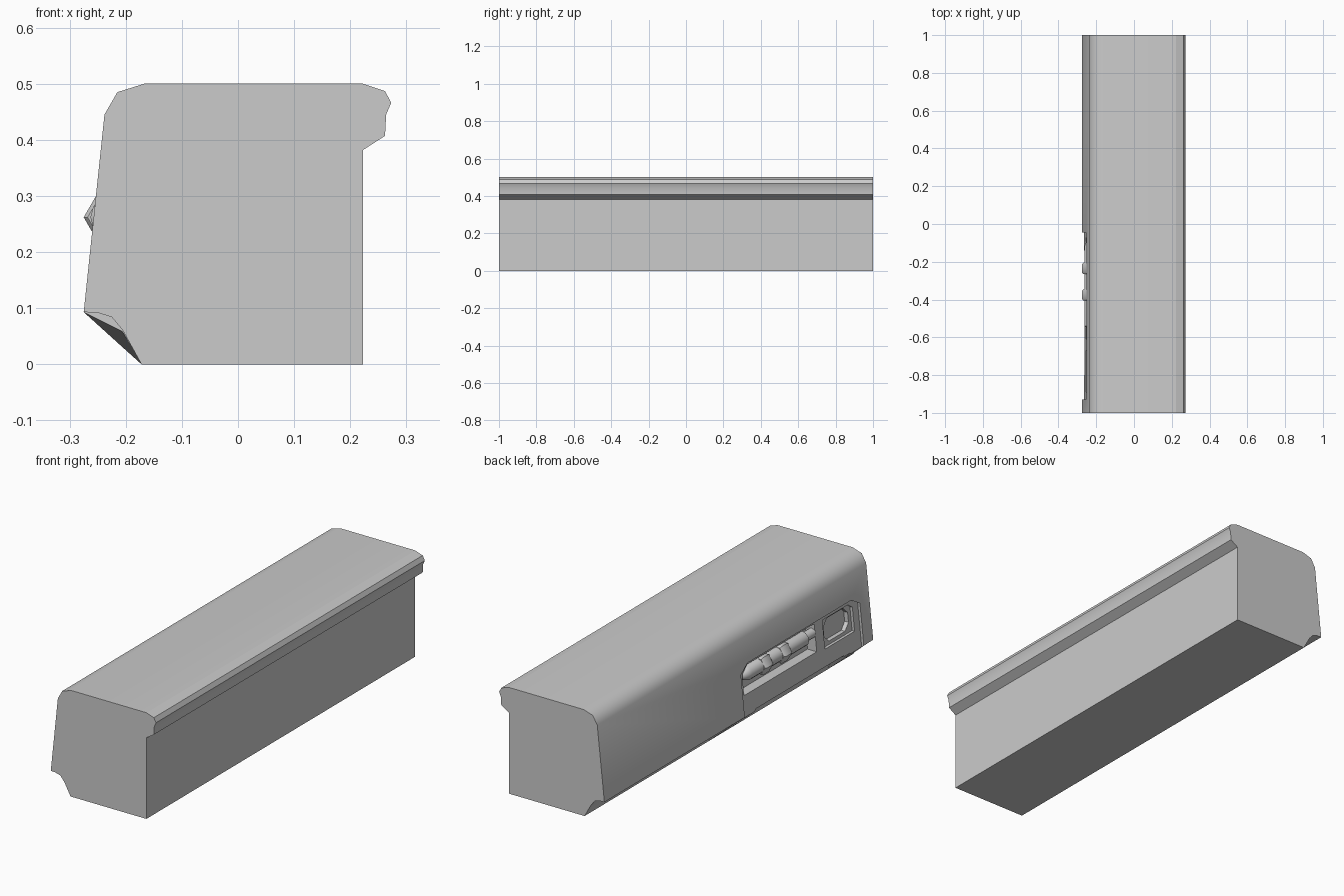
import bpy, bmesh, math

cube = bpy.data.objects.get("Cube")
if cube:
    bpy.data.objects.remove(cube, do_unlink=True)

grey = bpy.data.materials.new("plain grey")
grey.use_nodes = True
grey.diffuse_color = (0.6, 0.6, 0.6, 1)
grey.node_tree.nodes["Principled BSDF"].inputs["Base Color"].default_value = grey.diffuse_color


def side_x(z):
    """x of the sloping left wall at height z"""
    return -0.275 + (z - 0.093) * 0.105


def loft(name, rings):
    """Closed solid through rings with equal point counts"""
    bm = bmesh.new()
    loops = [[bm.verts.new(p) for p in ring] for ring in rings]
    n = len(loops[0])
    for a, b in zip(loops, loops[1:]):
        for i in range(n):
            j = (i + 1) % n
            bm.faces.new((a[i], a[j], b[j], b[i]))
    bm.faces.new(loops[0][::-1])
    bm.faces.new(loops[-1])
    bmesh.ops.recalc_face_normals(bm, faces=bm.faces)
    mesh = bpy.data.meshes.new(name)
    bm.to_mesh(mesh)
    bm.free()
    mesh.materials.append(grey)
    obj = bpy.data.objects.new(name, mesh)
    bpy.context.collection.objects.link(obj)
    return obj


def extrude(name, profile, y0, y1):
    return loft(name, [[(x, y, z) for x, z in profile] for y in (y0, y1)])


def wall_plate(name, outline, d0, d1):
    """Plate parallel to the sloping wall, between depths d0 and d1"""
    return loft(name, [[(side_x(z) + d, y, z) for y, z in outline] for d in (d0, d1)])


def activate(obj):
    bpy.ops.object.select_all(action="DESELECT")
    obj.select_set(True)
    bpy.context.view_layer.objects.active = obj


def cut(obj, cutters):
    activate(obj)
    for c in cutters:
        mod = obj.modifiers.new("cut", "BOOLEAN")
        mod.operation = "DIFFERENCE"
        mod.solver = "EXACT"
        mod.object = c
        bpy.ops.object.modifier_apply(modifier=mod.name)


def smooth(obj):
    activate(obj)
    bpy.ops.object.shade_smooth_by_angle(angle=math.radians(43))


def chamfered(y0, y1, z0, z1, c):
    """Rectangle with all four corners cut"""
    return [(y0 + c, z0), (y1 - c, z0), (y1, z0 + c), (y1, z1 - c),
            (y1 - c, z1), (y0 + c, z1), (y0, z1 - c), (y0, z0 + c)]


# Main body with a hollow lower left edge
notch = [(-0.172, 0), (-0.205, 0.06), (-0.225, 0.084), (-0.25, 0.092), (-0.275, 0.093)]
body = extrude("main_body", [(0.223, 0)] + notch + [
    (-0.238, 0.445), (-0.215, 0.485), (-0.167, 0.5), (0.223, 0.5)], -1, 1)

# Rail along the upper right edge
rail = extrude("side_rail", [(0.223, 0.382), (0.262, 0.407), (0.264, 0.445),
                             (0.273, 0.466), (0.262, 0.487), (0.223, 0.5)], -1, 1)

# Recessed panel with a long slot and a square window
recess = wall_plate("recess_cutter", [(-0.045, 0), (-0.045, 0.287), (-0.1, 0.322),
                                      (-0.87, 0.322), (-0.93, 0.287), (-0.93, 0)], -0.1, 0.012)
slot = wall_plate("slot_cutter", [(-0.07, 0.18), (-0.07, 0.275), (-0.11, 0.308),
                                  (-0.61, 0.308), (-0.61, 0.18)], -0.1, 0.06)
window = wall_plate("window_cutter", [(-0.67, 0.17), (-0.67, 0.302), (-0.86, 0.302),
                                      (-0.89, 0.28), (-0.89, 0.17)], -0.1, 0.025)
pocket = wall_plate("pocket_cutter", chamfered(-0.87, -0.69, 0.185, 0.29, 0.03), -0.1, 0.045)

# Two tabs bridging the hollow edge, tapered toward their ends
tabs = []
for name, y0, y1 in (("rear_tab", -0.14, 0.08), ("front_tab", -0.97, -0.8)):
    rings = []
    for y, fill in ((y0, 0.25), (y0 + 0.05, 1), (y1 - 0.05, 1), (y1, 0.25)):
        foot, lip = notch[0], notch[-1]
        outer = (-0.212 + (1 - fill) * 0.008, 0.036 + (1 - fill) * 0.03)
        rings.append([(x, y, z) for x, z in notch[:-1]] + [(lip[0], y, lip[1]), (outer[0], y, outer[1])])
    tabs.append(loft(name, rings))

cut(body, [recess, slot, window, pocket])
for tab in tabs:
    cut(tab, [recess])
for cutter in (recess, slot, window, pocket):
    bpy.data.objects.remove(cutter, do_unlink=True)


# Tube lying in the slot, with a rounded end and faceted collars
def lathe(name, stations, sides):
    return loft(name, [[(-0.228 + r * math.cos(2 * math.pi * i / sides), y,
                         0.262 + r * math.sin(2 * math.pi * i / sides))
                        for i in range(sides)] for y, r in stations])


tube = lathe("tube", [(-0.08, 0.012), (-0.09, 0.024), (-0.12, 0.035),
                      (-0.54, 0.035), (-0.55, 0.022), (-0.61, 0.022)], 12)
collars = [lathe(name, [(y + 0.03, 0.04), (y + 0.022, 0.047), (y - 0.022, 0.047), (y - 0.03, 0.04)], 6)
           for name, y in (("rear_collar", -0.235), ("front_collar", -0.375))]

for part in [body, rail, tube] + tabs + collars:
    smooth(part)
